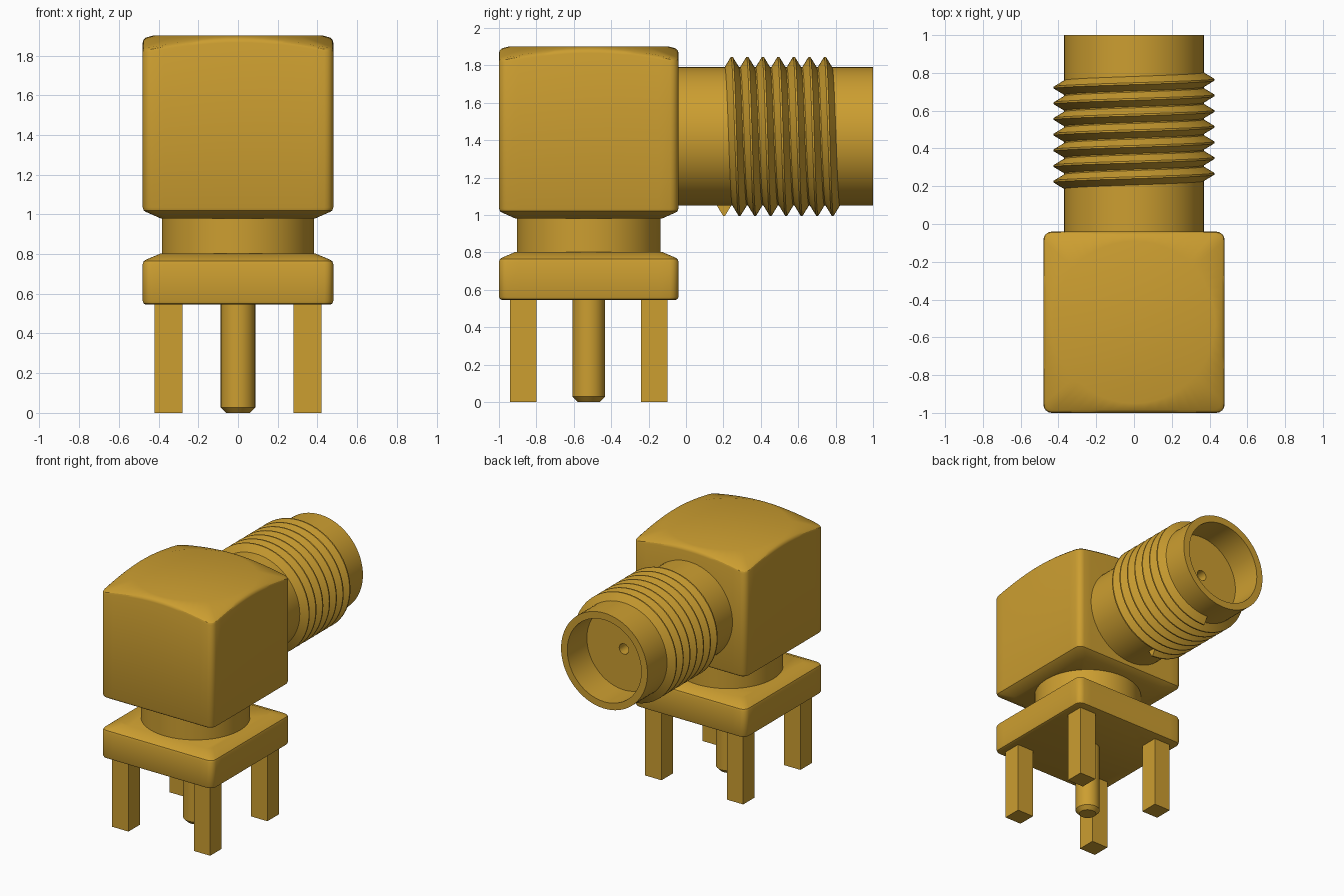
import bpy, bmesh, math
from mathutils import Matrix

if "Cube" in bpy.data.objects:
    bpy.data.objects.remove(bpy.data.objects["Cube"], do_unlink=True)

gold = bpy.data.materials.new("gold plating")
gold.use_nodes = True
GOLD = (0.604, 0.342, 0.030, 1.0)
gold.diffuse_color = GOLD
gold.node_tree.nodes["Principled BSDF"].inputs["Base Color"].default_value = GOLD

CY = -0.52        # centre of the block in y
AXIS_Z = 1.42     # height of the barrel axis
TURN = Matrix.Translation((0, 0, AXIS_Z)) @ Matrix.Rotation(-math.pi / 2, 4, 'X')


def finish(name, bm, matrix=None, angle=30):
    """Clean a bmesh and turn it into a shaded object."""
    bmesh.ops.remove_doubles(bm, verts=bm.verts, dist=1e-5)
    if matrix:
        bm.transform(matrix)
    bmesh.ops.recalc_face_normals(bm, faces=bm.faces)
    mesh = bpy.data.meshes.new(name)
    bm.to_mesh(mesh)
    bm.free()
    mesh.materials.append(gold)
    ob = bpy.data.objects.new(name, mesh)
    bpy.context.collection.objects.link(ob)
    bpy.ops.object.select_all(action='DESELECT')
    ob.select_set(True)
    bpy.context.view_layer.objects.active = ob
    bpy.ops.object.shade_smooth_by_angle(angle=math.radians(angle))
    return ob


def loft(name, rings, matrix=None):
    """Skin closed rings of equal length and cap both ends."""
    bm = bmesh.new()
    loops = [[bm.verts.new(p) for p in ring] for ring in rings]
    n = len(loops[0])
    for a, b in zip(loops, loops[1:]):
        for i in range(n):
            j = (i + 1) % n
            bm.faces.new((a[i], a[j], b[j], b[i]))
    bm.faces.new(loops[0])
    bm.faces.new(loops[-1])
    return finish(name, bm, matrix)


def lathe(name, profile, matrix, segs=72):
    """Revolve (radius, height) points about z."""
    angles = [2 * math.pi * i / segs for i in range(segs)]
    rings = [[(r * math.cos(a), r * math.sin(a), z) for a in angles] for r, z in profile]
    return loft(name, rings, matrix)


def square(half, radius=0.045, side_steps=14, arc_steps=4):
    """Outline of a square with rounded corners."""
    pts = []
    c = half - radius
    for k in range(4):
        rot = Matrix.Rotation(k * math.pi / 2, 2)
        quarter = [(half, -c + 2 * c * i / side_steps) for i in range(side_steps)]
        for i in range(arc_steps):
            a = math.pi / 2 * i / arc_steps
            quarter.append((c + radius * math.cos(a), c + radius * math.sin(a)))
        for x, y in quarter:
            pts.append((rot[0][0] * x + rot[0][1] * y, rot[1][0] * x + rot[1][1] * y))
    return pts


def flat_ring(half, z):
    return [(x, y, z) for x, y in square(half)]


# Elbow block: tapered underside, shallow conical top around a flat disc
DISC = 0.43


def cone_ring(half, drop):
    return [(x, y, 1.9 - 0.28 * max(0, math.hypot(x, y) - DISC) - drop) for x, y in square(half)]


disc = [(x * DISC / math.hypot(x, y), y * DISC / math.hypot(x, y), 1.9) for x, y in square(0.48)]
block_at = Matrix.Translation((0, CY, 0))
loft("elbow_block",
     [flat_ring(0.39, 0.98), flat_ring(0.465, 1.013), flat_ring(0.475, 1.02), flat_ring(0.48, 1.035),
      cone_ring(0.48, 0.02), cone_ring(0.476, 0.008), cone_ring(0.464, 0.0), disc], block_at)

# Neck between the block and the flange
lathe("neck", [(0.384, 0.76), (0.384, 1.02)], block_at)

# Mounting flange with a tapered top
loft("mounting_flange",
     [flat_ring(0.462, 0.545), flat_ring(0.475, 0.55), flat_ring(0.48, 0.563), flat_ring(0.48, 0.75),
      flat_ring(0.475, 0.764), flat_ring(0.465, 0.771), flat_ring(0.39, 0.803)], block_at)

# Centre pin with a chamfered tip
lathe("centre_pin", [(0.06, 0.0), (0.087, 0.028), (0.087, 0.56)], block_at, 32)

# Four square solder legs
for sx, side in ((1, "left"), (-1, "right")):
    for sy, end in ((-1, "front"), (1, "back")):
        bm = bmesh.new()
        bmesh.ops.create_cube(bm, size=1)
        place = Matrix.Translation((sx * 0.35, CY + sy * 0.35, 0.28)) @ Matrix.Diagonal((0.14, 0.14, 0.56, 1))
        finish(f"solder_leg_{end}_{side}", bm, place)

# Barrel: outer wall, rim, bore, floor and contact hole in one profile
lathe("barrel", [(0.37, -0.1), (0.37, 1.0), (0.317, 1.0), (0.317, 0.76), (0.04, 0.76), (0.04, 0.55)], TURN)

# Helical screw thread around the barrel
PITCH, TURNS, STEPS = 0.083, 7, 72
bm = bmesh.new()
section = [(0.362, -0.043), (0.425, -0.005), (0.425, 0.005), (0.362, 0.043)]
previous = None
for i in range(TURNS * STEPS + 1):
    t = -math.pi + 2 * math.pi * i / STEPS
    y = 0.245 + PITCH * t / (2 * math.pi)
    ring = [bm.verts.new((r * math.sin(t), y + dy, AXIS_Z + r * math.cos(t))) for r, dy in section]
    if previous:
        for k in range(4):
            m = (k + 1) % 4
            bm.faces.new((previous[k], previous[m], ring[m], ring[k]))
    else:
        bm.faces.new(ring)
    previous = ring
bm.faces.new(previous)
finish("screw_thread", bm)
